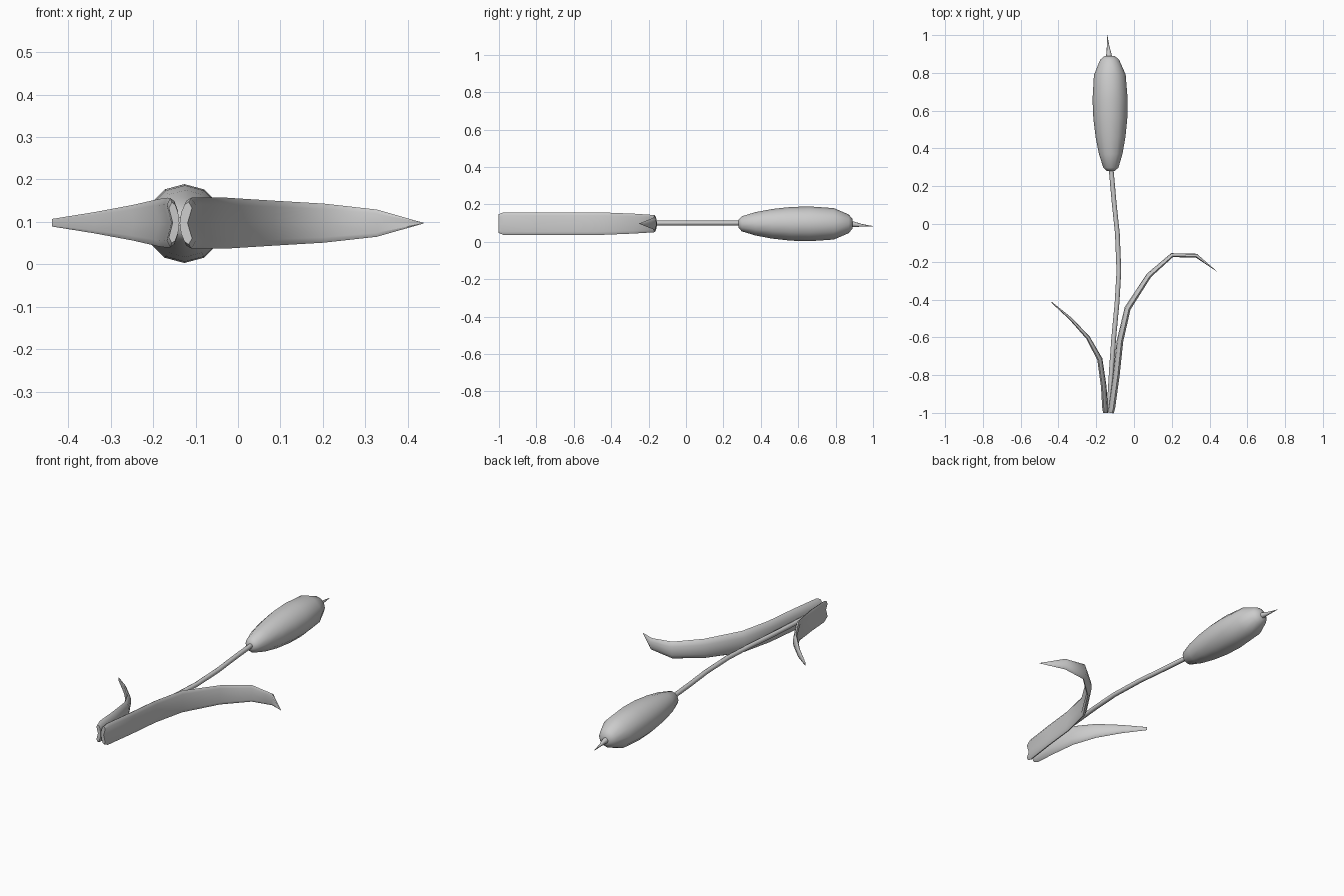
import bpy, bmesh, math
from mathutils import Vector

if "Cube" in bpy.data.objects:
    bpy.data.objects.remove(bpy.data.objects["Cube"])


def loft(name, path, section, scales, angle=50):
    """Skin rings of a (side, up) section along a path; scales = (side, up) per ring."""
    pts = [Vector(p) for p in path]
    bm = bmesh.new()
    rings = []
    for i, p in enumerate(pts):
        d = (pts[min(i + 1, len(pts) - 1)] - pts[max(i - 1, 0)]).normalized()
        side = d.cross(Vector((0, 0, 1))).normalized()
        up = side.cross(d)
        su, sv = scales[i]
        rings.append([bm.verts.new(p + side * a * su + up * b * sv) for a, b in section])
    n = len(section)
    for r0, r1 in zip(rings, rings[1:]):
        for j in range(n):
            k = (j + 1) % n
            bm.faces.new((r0[j], r0[k], r1[k], r1[j]))
    bm.faces.new(rings[0])
    bm.faces.new(rings[-1])
    bmesh.ops.recalc_face_normals(bm, faces=bm.faces)
    me = bpy.data.meshes.new(name)
    bm.to_mesh(me)
    bm.free()
    ob = bpy.data.objects.new(name, me)
    bpy.context.collection.objects.link(ob)
    bpy.ops.object.select_all(action='DESELECT')
    ob.select_set(True)
    bpy.context.view_layer.objects.active = ob
    bpy.ops.object.shade_smooth_by_angle(angle=math.radians(angle))
    return ob


def circle(n):
    return [(math.cos(2 * math.pi * i / n), math.sin(2 * math.pi * i / n)) for i in range(n)]


Z = 0.096

# Seed head: 12-sided, turned profile (y, radius)
head = [(0.28, 0.020), (0.298, 0.040), (0.37, 0.062), (0.46, 0.079), (0.56, 0.090),
        (0.66, 0.093), (0.79, 0.084), (0.87, 0.050), (0.89, 0.026)]
loft("seed_head", [(-0.122 - 0.012 * (y - 0.28), y, Z) for y, r in head],
     circle(12), [(r, r) for y, r in head])

# Thin spike on top of the head
loft("tip_spike", [(-0.132, 0.86, Z), (-0.133, 0.90, 0.093), (-0.137, 0.94, 0.088), (-0.142, 1.0, 0.083)],
     circle(8), [(0.018,) * 2, (0.014,) * 2, (0.007,) * 2, (0.001,) * 2])

# Gently curved stem
stem = [(-0.132, -0.98), (-0.118, -0.75), (-0.107, -0.6), (-0.09, -0.42), (-0.08, -0.25),
        (-0.088, -0.05), (-0.105, 0.11), (-0.121, 0.29)]
loft("stem", [(x, y, 0.1) for x, y in stem], circle(8), [(0.0125, 0.0125)] * len(stem))

# Leaf cross-section: channelled blade with thicker rims and a pinched middle
blade = [(-0.65, 0), (-0.45, 0.5), (0.0, 0.88), (0.55, 1.0), (1.0, 0.72),
         (0.4, 0)]
blade += [(a, -b) for a, b in reversed(blade[1:5])]
mirrored = [(-a, b) for a, b in blade]

# Long leaf, arching over to the right
long_path = [(-0.126, -1.0), (-0.122, -0.975), (-0.098, -0.8), (-0.078, -0.62), (-0.037, -0.445),
             (0.077, -0.27), (0.2, -0.163), (0.33, -0.165), (0.437, -0.25)]
long_size = [(0.018, 0.050), (0.022, 0.060), (0.022, 0.060), (0.021, 0.060), (0.02, 0.060),
             (0.017, 0.053), (0.014, 0.046), (0.012, 0.032), (0.001, 0.001)]
loft("long_leaf", [(x, y, 0.097) for x, y in long_path], blade, long_size)

# Short leaf, bending out to the left
short_path = [(-0.148, -1.0), (-0.15, -0.975), (-0.157, -0.86), (-0.178, -0.715), (-0.242, -0.6),
              (-0.335, -0.5), (-0.437, -0.413)]
short_size = [(0.015, 0.048), (0.018, 0.058), (0.018, 0.059), (0.017, 0.056), (0.013, 0.042),
              (0.009, 0.025), (0.003, 0.009)]
loft("short_leaf", [(x, y, 0.098) for x, y in short_path], mirrored, short_size)
